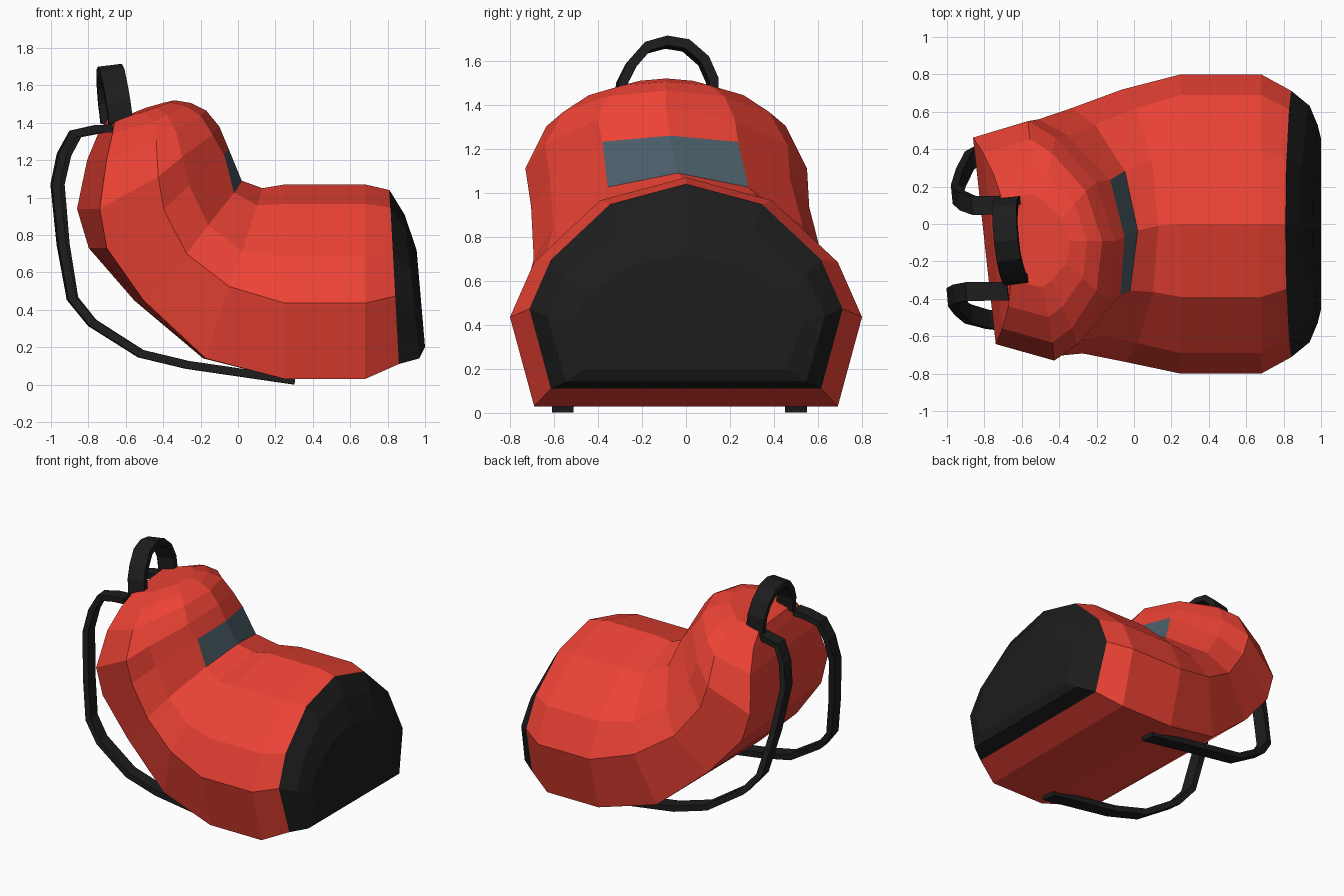
import bpy, bmesh
from mathutils import Vector

if "Cube" in bpy.data.objects:
    bpy.data.objects.remove(bpy.data.objects["Cube"])


def material(name, rgb):
    m = bpy.data.materials.new(name)
    m.diffuse_color = (*rgb, 1)
    m.use_nodes = True
    m.node_tree.nodes["Principled BSDF"].inputs["Base Color"].default_value = m.diffuse_color
    return m


RED = material("red_fabric", (0.84, 0.055, 0.035))
BLACK = material("black_fabric", (0.012, 0.012, 0.012))
SLATE = material("slate_patch", (0.07, 0.11, 0.14))


def finish(bm, name, mats):
    bmesh.ops.recalc_face_normals(bm, faces=bm.faces[:])
    me = bpy.data.meshes.new(name)
    bm.to_mesh(me)
    bm.free()
    for m in mats:
        me.materials.append(m)
    ob = bpy.data.objects.new(name, me)
    bpy.context.collection.objects.link(ob)
    return ob


# Half cross-section: (half width, height fraction from base to crest)
HALF = [(0.69, 0.0), (0.80, 0.39), (0.69, 0.63), (0.39, 0.90)]
PROFILE = HALF + [(0, 1)] + [(-w, t) for w, t in reversed(HALF)]
N = len(PROFILE)

# Sections: base x, base z, crest x, crest z, width scale, twist amount, side lift
SECTIONS = [
    (1.00, 0.20, 0.955, 0.72, 0.66, 0, 0),
    (0.97, 0.14, 0.89, 0.91, 0.79, 0, 0),
    (0.86, 0.11, 0.81, 1.04, 0.89, 0, 0),
    (0.68, 0.03, 0.68, 1.07, 1.00, 0, 0),
    (0.25, 0.03, 0.25, 1.07, 1.00, 0, 0),
    (-0.18, 0.14, 0.13, 1.05, 0.91, 0.1, 0.03),
    (-0.53, 0.45, 0.02, 1.09, 0.82, 0.4, 0),
    (-0.75, 0.73, -0.05, 1.26, 0.79, 0.8, 0),
    (-0.80, 0.94, -0.10, 1.38, 0.80, 1, 0),
    (-0.755, 1.20, -0.17, 1.465, 0.68, 1, 0),
    (-0.71, 1.34, -0.25, 1.505, 0.51, 1, 0),
    (-0.68, 1.415, -0.34, 1.52, 0.31, 1, 0),
]

# Bag body: bent loft with black bottom and slate patch on the front of the lid
bm = bmesh.new()
rings = []
for i, (bx, bz, cx, cz, s, tw, lift) in enumerate(SECTIONS):
    ring = []
    for w, t in PROFILE:
        y = w * s
        x = bx + (cx - bx) * t - 0.11 * tw * y + 0.03 * tw * (t == 0.39)
        z = bz + (cz - bz) * t + lift * (t == 0.39)
        if i == 7 and t == 0.90:      # upper edge of the patch
            x, z = x + 0.02, z + 0.025
        ring.append(bm.verts.new((x, y - 0.09 * tw, z)))
    rings.append(ring)
for i, (a, b) in enumerate(zip(rings, rings[1:])):
    for j in range(N):
        k = (j + 1) % N
        f = bm.faces.new((a[j], a[k], b[k], b[j]))
        if i < 2:
            f.material_index = 1
        elif i == 6 and j in (3, 4):
            f.material_index = 2
bm.faces.new(rings[0]).material_index = 1
bm.faces.new(rings[-1])
finish(bm, "bag_body", (RED, BLACK, SLATE))


# Webbing: rectangular section swept along a path
def ribbon(name, points, across, width, thick):
    pts = [Vector(p) for p in points]
    across = Vector(across).normalized()
    bm = bmesh.new()
    prev = None
    for i, p in enumerate(pts):
        tan = pts[min(i + 1, len(pts) - 1)] - pts[max(i - 1, 0)]
        n = tan.cross(across).normalized() * thick / 2
        a = across * width / 2
        ring = [bm.verts.new(p + q) for q in (a + n, a - n, -a - n, -a + n)]
        if prev:
            for j in range(4):
                k = (j + 1) % 4
                bm.faces.new((prev[j], prev[k], ring[k], ring[j]))
        else:
            bm.faces.new(ring)
        prev = ring
    bm.faces.new(prev)
    return finish(bm, name, (BLACK,))


# Shoulder straps: x, z, spread from inner (0) to outer (1)
STRAP = [(-0.66, 1.37, 0), (-0.75, 1.365, 0), (-0.87, 1.34, 0), (-0.93, 1.23, 0.06),
         (-0.965, 1.07, 0.15), (-0.935, 0.75, 0.37), (-0.885, 0.46, 0.6),
         (-0.78, 0.33, 0.75), (-0.52, 0.165, 0.9), (-0.27, 0.105, 1), (0.30, 0.022, 1)]
for name, y0, y1, dx in (("right_strap", -0.36, -0.56, -0.014), ("left_strap", 0.10, 0.50, 0.014)):
    path = [(x + dx * (1 - s), y0 + (y1 - y0) * s, z) for x, z, s in STRAP]
    ribbon(name, path, (-0.1, 1, 0), 0.10, 0.043)

# Grab handle
HANDLE = [(0.12, 1.40), (0.12, 1.51), (0.08, 1.60), (0.0, 1.67), (-0.09, 1.685),
          (-0.18, 1.66), (-0.25, 1.58), (-0.29, 1.50), (-0.30, 1.40)]
path = [(-0.66 - 0.1 * (y + 0.09) - 0.12 * (z - 1.5), y, z) for y, z in HANDLE]
ribbon("grab_handle", path, (1, 0.1, 0.12), 0.13, 0.045)
